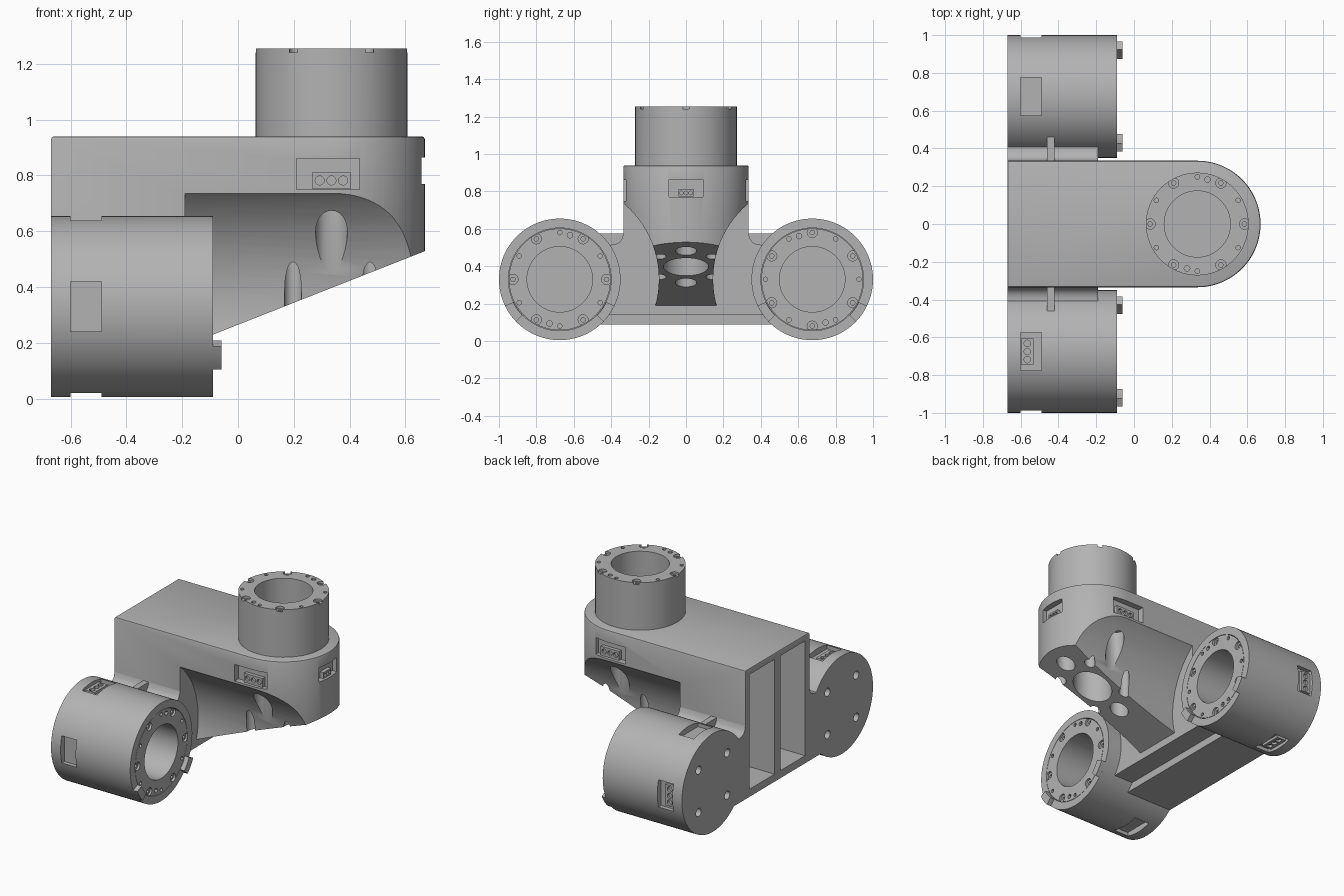
import bpy, bmesh
from math import cos, sin, pi, radians

if "Cube" in bpy.data.objects:
    bpy.data.objects.remove(bpy.data.objects["Cube"], do_unlink=True)

GREY = (0.45, 0.45, 0.45, 1)
metal = bpy.data.materials.new("satin grey")
metal.diffuse_color = GREY
metal.use_nodes = True
metal.node_tree.nodes["Principled BSDF"].inputs["Base Color"].default_value = GREY

AXES = {"X": lambda t, u, v: (t, u, v),
        "Y": lambda t, u, v: (u, t, v),
        "Z": lambda t, u, v: (u, v, t)}


def arc(cu, cv, r, start=0, end=360, n=64):
    """Points of a circle, or of an open arc when it is not a full turn."""
    steps = n if end - start == 360 else n - 1
    return [(cu + r * cos(radians(start + (end - start) * i / steps)),
             cv + r * sin(radians(start + (end - start) * i / steps))) for i in range(n)]


def prism(name, points, axis, a, b, bevel=0):
    """Extrude a flat profile along an axis from a to b."""
    bm = bmesh.new()
    place = AXES[axis]
    low = [bm.verts.new(place(a, u, v)) for u, v in points]
    high = [bm.verts.new(place(b, u, v)) for u, v in points]
    bm.faces.new(low)
    cap = bm.faces.new(high)
    n = len(points)
    for i in range(n):
        j = (i + 1) % n
        bm.faces.new((low[i], low[j], high[j], high[i]))
    bmesh.ops.recalc_face_normals(bm, faces=bm.faces)
    if bevel:
        bmesh.ops.bevel(bm, geom=list(cap.edges), offset=bevel, segments=2,
                        profile=0.5, affect="EDGES")
    mesh = bpy.data.meshes.new(name)
    bm.to_mesh(mesh)
    bm.free()
    mesh.materials.append(metal)
    ob = bpy.data.objects.new(name, mesh)
    bpy.context.collection.objects.link(ob)
    return ob


def rod(name, cu, cv, r, axis, a, b, n=64):
    return prism(name, arc(cu, cv, r, n=n), axis, a, b)


def box(name, x, y, z):
    return prism(name, [(x[0], y[0]), (x[1], y[0]), (x[1], y[1]), (x[0], y[1])], "Z", *z)


def finish(ob, cutters=()):
    """Cut away the helpers, bake the result and shade it."""
    for c in cutters:
        c.hide_render = True
        mod = ob.modifiers.new("cut", "BOOLEAN")
        mod.operation = "DIFFERENCE"
        mod.solver = "EXACT"
        mod.object = c
    if cutters:
        dg = bpy.context.evaluated_depsgraph_get()
        baked = bpy.data.meshes.new_from_object(ob.evaluated_get(dg))
        ob.modifiers.clear()
        ob.data = baked
        for c in cutters:
            bpy.data.objects.remove(c, do_unlink=True)
    bpy.ops.object.select_all(action="DESELECT")
    ob.select_set(True)
    bpy.context.view_layer.objects.active = ob
    bpy.ops.object.shade_smooth_by_angle(angle=radians(30))
    return ob


def hub(name, cu, cv, axis, base, end, phase):
    """Bored motor hub with a ring of screws and small pin holes."""
    top = end + 0.02
    cuts = [rod("bore", cu, cv, 0.175, axis, end - 0.3, top)]
    for i in range(6):
        a = radians(phase + 60 * i)
        u, v = cu + 0.25 * cos(a), cv + 0.25 * sin(a)
        cuts.append(rod("counterbore", u, v, 0.027, axis, end - 0.014, top, 16))
        cuts.append(rod("screw_socket", u, v, 0.013, axis, end - 0.035, top, 6))
        a += pi / 6
        cuts.append(rod("pin_hole", cu + 0.25 * cos(a), cv + 0.25 * sin(a),
                        0.012, axis, end - 0.03, top, 12))
    for a in (phase + 77, phase + 257):
        cuts.append(rod("dowel_hole", cu + 0.242 * cos(radians(a)), cv + 0.242 * sin(radians(a)),
                        0.015, axis, end - 0.03, top, 12))
    finish(rod(name, cu, cv, 0.272, axis, base, end), cuts)


def connector(name, axis, cu, cv, hu, hv, back, face):
    """Small socket block with three holes along its longer side."""
    block = prism(name, [(cu - hu, cv - hv), (cu + hu, cv - hv),
                         (cu + hu, cv + hv), (cu - hu, cv + hv)], axis, back, face)
    span, r = max(hu, hv), min(hu, hv) * 0.55
    out = 0.02 if face > back else -0.02
    cuts = []
    for k in (-1, 0, 1):
        d = k * span * 0.62
        u, v = (cu + d, cv) if hu > hv else (cu, cv + d)
        cuts.append(rod("socket", u, v, min(r, span * 0.25), axis,
                        face - out * 0.8, face + out, 12))
    finish(block, cuts)


def underside_cutter():
    """Sloping belly with a step at its rear end."""
    return prism("belly", [(-0.33, -0.1), (-0.33, 0.14), (-0.19, 0.14),
                           (-0.19, 0.19), (0.8, 0.58), (0.8, -0.1)], "Y", -1.2, 1.2)


CX = 0.335          # tower axis
ARM_Y, ARM_Z = 0.675, 0.33

# Main body with rounded nose
outline = [(-0.67, -0.335)] + arc(CX, 0, 0.335, -90, 90, 48) + [(-0.67, 0.335)]
body = prism("main_body", outline, "Z", 0.09, 0.94, bevel=0.01)
cuts = [underside_cutter()]
for s in (-1, 1):
    cuts.append(rod("side_scoop", s * ARM_Y, ARM_Z, 0.53, "X", -0.19, 0.9, 96))
    cuts.append(box("rear_slot", (-0.8, -0.36), sorted((s * 0.03, s * 0.29)), (0.14, 0.90)))
    cuts.append(box("side_window", (0.21, 0.435), sorted((s * 0.295, s * 0.5)), (0.75, 0.86)))
cuts.append(box("nose_window", (0.63, 0.8), (-0.09, 0.09), (0.77, 0.865)))
cuts.append(rod("centre_hole", CX, 0, 0.12, "Z", 0, 0.7, 48))
for i in range(8):
    a = i * pi / 4
    ring, r = (0.195, 0.032) if i % 2 else (0.215, 0.057)
    cuts.append(rod("belly_hole", CX + ring * cos(a), ring * sin(a), r, "Z", 0, 0.72, 24))
finish(body, cuts)

connector("right_body_connector", "Y", CX, 0.782, 0.068, 0.03, -0.28, -0.318)
connector("left_body_connector", "Y", CX, 0.782, 0.068, 0.03, 0.28, 0.318)
connector("nose_connector", "X", 0, 0.792, 0.04, 0.02, 0.62, 0.655)

# Tower
hub("tower", CX, 0, "Z", 0.9, 1.255, 0)

# Side arms
for s, side in ((-1, "front"), (1, "back")):
    y = s * ARM_Y

    # Coved web and rib joining the arm to the body
    web = [(0.32, 0.09), (0.32, 0.58), (0.335, 0.575), (0.342, 0.548), (0.355, 0.53),
           (0.375, 0.518), (0.4, 0.515), (0.47, 0.515), (0.47, 0.09)]
    finish(prism(side + "_web", [(s * u, v) for u, v in web], "X", -0.67, -0.19),
           [underside_cutter()])
    finish(box(side + "_rib", (-0.46, -0.42), sorted((s * 0.32, s * 0.46)), (0.48, 0.575)))

    # Cylindrical shell with cable windows and rear screw holes
    cuts = [rod("motor_space", y, ARM_Z, 0.2745, "X", -0.45, 0.1),
            box("outer_window", (-0.6, -0.49), sorted((y + s * 0.285, y + s * 0.5)),
                (ARM_Z - 0.09, ARM_Z + 0.09)),
            box("top_window", (-0.6, -0.49), (y - 0.1, y + 0.1), (ARM_Z + 0.285, ARM_Z + 0.5)),
            box("low_window", (-0.6, -0.49), (y - 0.1, y + 0.1), (ARM_Z - 0.5, ARM_Z - 0.285))]
    for dy in (-0.15, 0.15):
        for dz in (-0.14, 0.14):
            cuts.append(rod("rear_hole", y + dy, ARM_Z + dz, 0.027, "X", -0.8, -0.62, 20))
    finish(rod(side + "_arm_shell", y, ARM_Z, 0.325, "X", -0.67, -0.09, 96), cuts)

    hub(side + "_arm_hub", y, ARM_Z, "X", -0.452, -0.09, 0 if s < 0 else 30)

    # Locating tabs on the open end
    for label, a in (("right", 206), ("left", 316)):
        sector = arc(y, ARM_Z, 0.325, a, a + 18, 6) + arc(y, ARM_Z, 0.277, a, a + 18, 6)[::-1]
        finish(prism(side + "_" + label + "_tab", sector, "X", -0.1, -0.06))

connector("front_arm_connector", "Z", -0.565, -ARM_Y, 0.034, 0.07, 0.59, 0.632)
connector("back_arm_connector", "Y", -0.565, ARM_Z, 0.034, 0.07, 0.94, 0.978)
connector("back_arm_low_connector", "Z", -0.565, ARM_Y, 0.034, 0.07, 0.07, 0.028)
